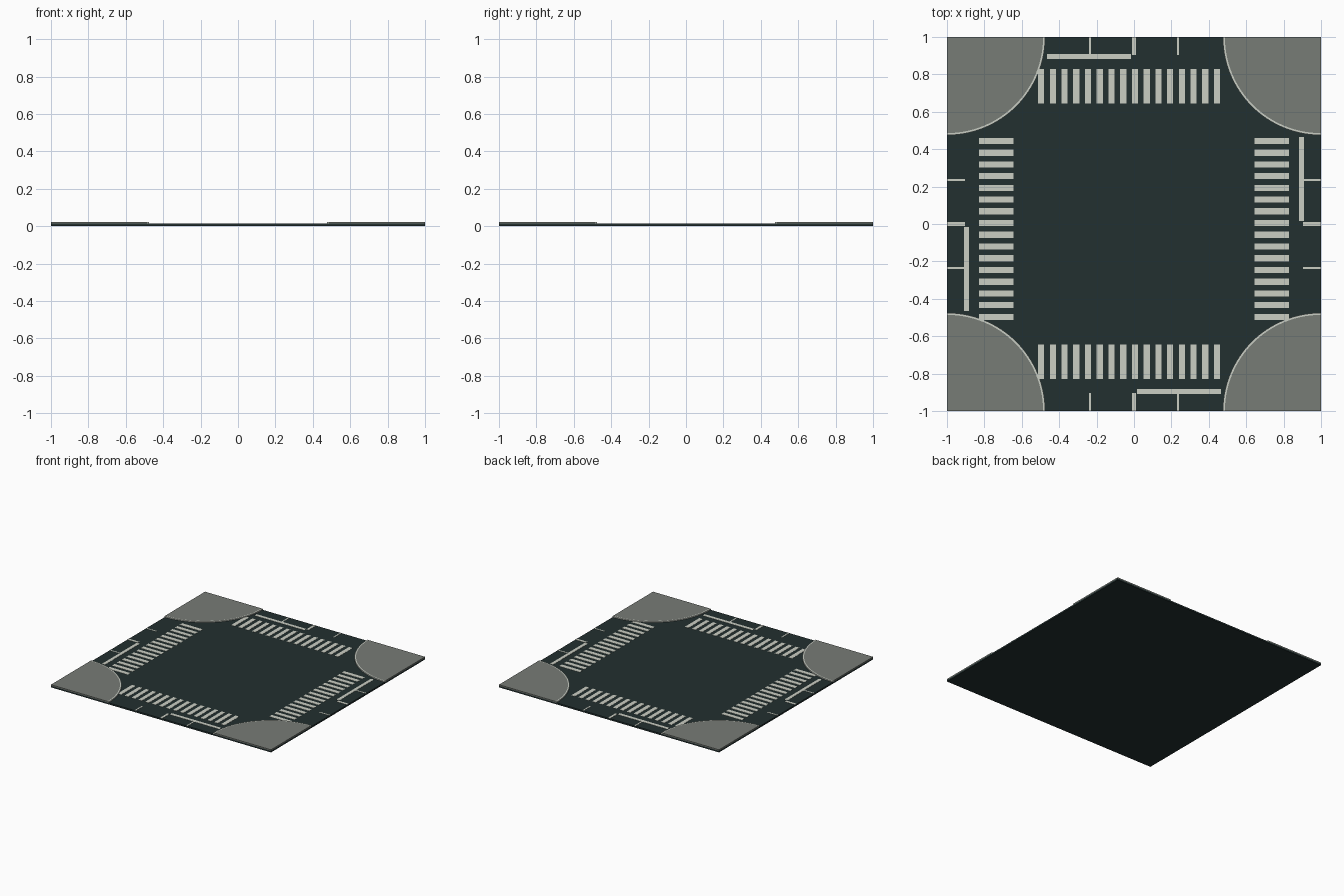
import bpy, bmesh, math
from mathutils import Matrix, Vector

if "Cube" in bpy.data.objects:
    bpy.data.objects.remove(bpy.data.objects["Cube"])

ROAD_TOP = 0.013    # top of the asphalt slab
MARK_TOP = 0.0145   # top of the painted plates
PAD_TOP = 0.022     # top of the pavement corners
R_OUT, R_IN = 0.525, 0.514


def material(name, rgb):
    m = bpy.data.materials.new(name)
    m.diffuse_color = (*rgb, 1)
    m.use_nodes = True
    m.node_tree.nodes["Principled BSDF"].inputs["Base Color"].default_value = m.diffuse_color
    return m


asphalt = material("dark asphalt", (0.016, 0.029, 0.029))
concrete = material("grey concrete", (0.185, 0.2, 0.18))
kerb_stone = material("pale kerb", (0.58, 0.61, 0.55))
paint = material("white paint", (0.60, 0.62, 0.55))


def finish(bm, name, mat):
    bmesh.ops.recalc_face_normals(bm, faces=bm.faces)
    me = bpy.data.meshes.new(name)
    bm.to_mesh(me)
    bm.free()
    me.materials.append(mat)
    ob = bpy.data.objects.new(name, me)
    bpy.context.collection.objects.link(ob)
    return ob


def boxes(name, rects, z0, z1, mat, turn=0):
    """One object made of boxes given as (x0, x1, y0, y1), turned about z."""
    bm = bmesh.new()
    rot = Matrix.Rotation(turn, 4, 'Z')
    for x0, x1, y0, y1 in rects:
        mid = Vector(((x0 + x1) / 2, (y0 + y1) / 2, (z0 + z1) / 2))
        size = Matrix.Diagonal((x1 - x0, y1 - y0, z1 - z0, 1))
        bmesh.ops.create_cube(bm, size=1, matrix=rot @ Matrix.Translation(mid) @ size)
    return finish(bm, name, mat)


def prism(name, pts, z0, z1, mat, smooth=True):
    """Extrude a flat outline upward."""
    bm = bmesh.new()
    face = bm.faces.new([bm.verts.new((x, y, z0)) for x, y in pts])
    top = bmesh.ops.extrude_face_region(bm, geom=[face])["geom"]
    bmesh.ops.translate(bm, vec=(0, 0, z1 - z0),
                        verts=[v for v in top if isinstance(v, bmesh.types.BMVert)])
    if not any(f.normal.z < -0.5 and f.calc_center_median().z < z0 + 1e-5 for f in bm.faces):
        pass
    return finish(bm, name, mat)


def arc(r, sx, sy, n=32):
    """Quarter circle around the tile corner (sx, sy), bulging inward."""
    return [(sx * (1 - r * math.cos(math.pi / 2 * i / n)),
             sy * (1 - r * math.sin(math.pi / 2 * i / n))) for i in range(n + 1)]


# Asphalt slab
boxes("road", [(-1, 1, -1, 1)], 0, ROAD_TOP, asphalt)

# Rounded pavement corners with a pale kerb strip
for sx in (-1, 1):
    for sy in (-1, 1):
        tag = ("back" if sy > 0 else "front") + ("_right" if sx > 0 else "_left")
        prism("pavement_" + tag, arc(R_IN, sx, sy) + [(sx, sy)], ROAD_TOP, PAD_TOP, concrete)
        prism("kerb_" + tag, arc(R_OUT, sx, sy) + arc(R_IN, sx, sy)[::-1],
              ROAD_TOP, PAD_TOP, kerb_stone)

# Zebra crossings, one per arm
bars = [-0.513 + 0.0627 * i for i in range(16)]
for side, s in (("back", 1), ("front", -1)):
    y0, y1 = sorted((s * 0.643, s * 0.83))
    boxes("crossing_" + side, [(b, b + 0.033, y0, y1) for b in bars],
          ROAD_TOP, MARK_TOP, paint)
for side, s in (("right", 1), ("left", -1)):
    x0, x1 = sorted((s * 0.643, s * 0.83))
    boxes("crossing_" + side, [(x0, x1, b, b + 0.033) for b in bars],
          ROAD_TOP, MARK_TOP, paint)

# Stop line, centre line and lane lines, repeated around the four arms
for i, side in enumerate(("back", "left", "front", "right")):
    turn = i * math.pi / 2
    boxes("stop_line_" + side, [(-0.466, -0.016, 0.882, 0.909)],
          ROAD_TOP, MARK_TOP, paint, turn)
    boxes("lane_lines_" + side, [(-0.01, 0.01, 0.904, 1),
                                 (-0.241, -0.23, 0.904, 1),
                                 (0.23, 0.241, 0.904, 1)],
          ROAD_TOP, MARK_TOP, paint, turn)
